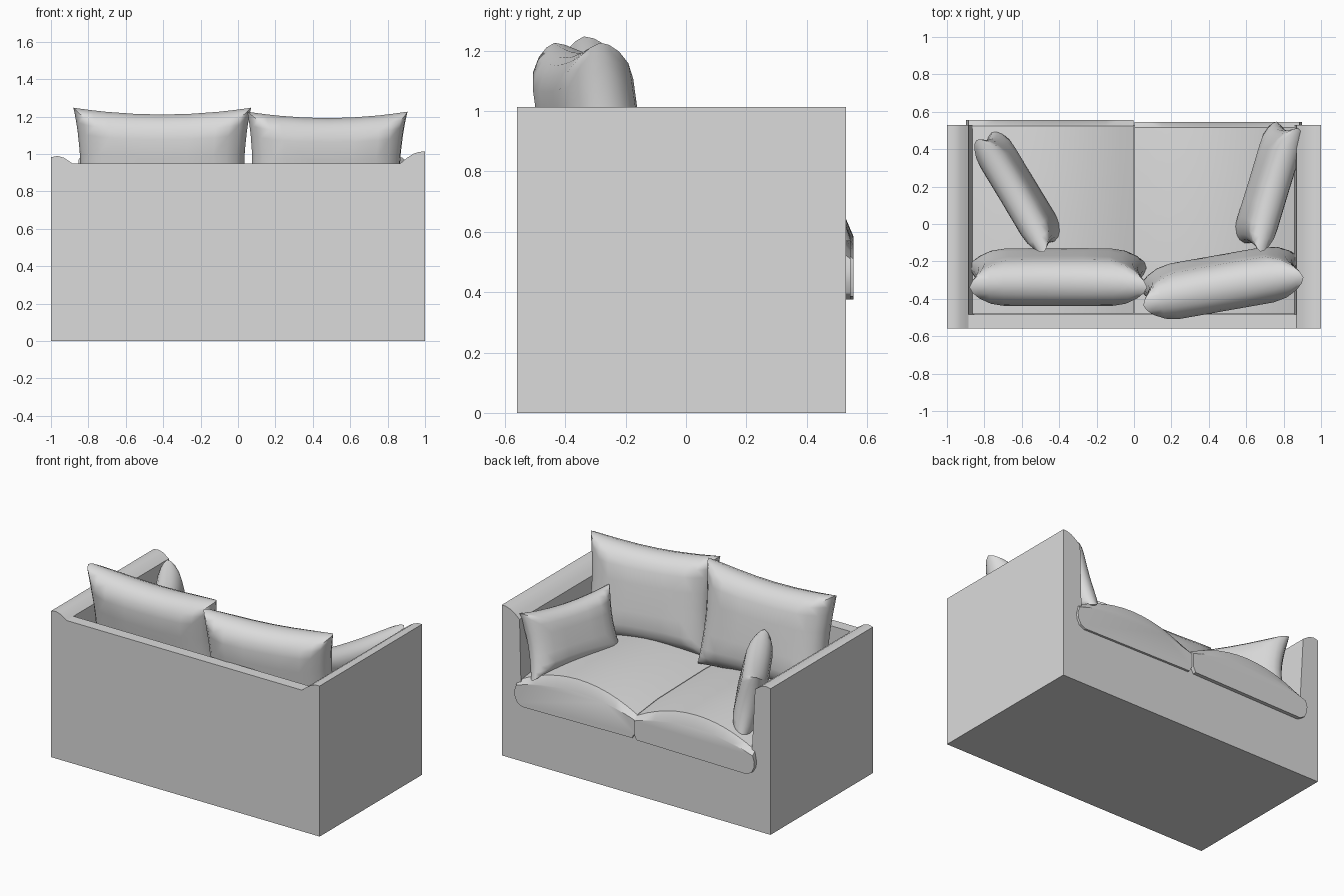
import bpy, bmesh, math
from mathutils import Matrix, Vector

cube = bpy.data.objects.get("Cube")
if cube:
    bpy.data.objects.remove(cube, do_unlink=True)

fabric = bpy.data.materials.new("pale_grey_fabric")
fabric.use_nodes = True
GREY = (0.71, 0.71, 0.71, 1)
fabric.diffuse_color = GREY
fabric.node_tree.nodes["Principled BSDF"].inputs["Base Color"].default_value = GREY


def finish(name, bm, angle=30):
    bmesh.ops.recalc_face_normals(bm, faces=bm.faces)
    mesh = bpy.data.meshes.new(name)
    bm.to_mesh(mesh)
    bm.free()
    mesh.materials.append(fabric)
    obj = bpy.data.objects.new(name, mesh)
    bpy.context.collection.objects.link(obj)
    bpy.ops.object.select_all(action='DESELECT')
    obj.select_set(True)
    bpy.context.view_layer.objects.active = obj
    bpy.ops.object.shade_smooth_by_angle(angle=math.radians(angle))


def loft(name, sections):
    """Skin a list of equal-length closed loops and cap both ends."""
    bm = bmesh.new()
    loops = [[bm.verts.new(p) for p in s] for s in sections]
    for a, b in zip(loops, loops[1:]):
        for i in range(len(a)):
            j = (i + 1) % len(a)
            bm.faces.new((a[i], a[j], b[j], b[i]))
    bm.faces.new(loops[0])
    bm.faces.new(loops[-1])
    finish(name, bm)


def extrude(name, profile, y0, y1):
    loft(name, [[(x, y, z) for x, z in profile] for y in (y0, y1)])


# Frame: base, back rest and two arms with softly rolled tops
BACK, FRONT = -0.56, 0.53
extrude("base", [(-0.86, 0), (0.86, 0), (0.86, 0.43), (-0.86, 0.43)], BACK, FRONT)
extrude("back_rest", [(-0.855, 0), (0.855, 0), (0.855, 0.4), (0.868, 0.95),
                      (-0.885, 0.95), (-0.855, 0.4)], BACK, -0.485)
extrude("left_arm", [(1, 0), (1, 1.013), (0.97, 1.012), (0.935, 1.0), (0.9, 0.977),
                     (0.868, 0.95), (0.855, 0.4), (0.855, 0)], BACK, FRONT)
extrude("right_arm", [(-1, 0), (-1, 0.983), (-0.965, 0.99), (-0.93, 0.98),
                      (-0.9, 0.96), (-0.885, 0.95), (-0.855, 0.4), (-0.855, 0)], BACK, FRONT)


# Seat cushions: domed section, rounded outer end, straight inner end
def seat_cushion(name, side, front):
    sections = []
    for y, edge, dome in ((-0.48, 0.56, 0.08), (-0.2, 0.57, 0.09), (0.3, 0.56, 0.1),
                          (front - 0.03, 0.535, 0.12), (front, 0.51, 0.075)):
        loop = [(0.02, 0.385), (0.84, 0.375), (0.875, 0.395), (0.893, 0.43), (0.897, 0.47)]
        for k in range(13):
            u = 1 - k / 6
            loop.append((0.443 + u * 0.441, edge + dome * (1 - u * u)))
        loop.append((0.002, 0.42))
        sections.append([(side * x, y, z) for x, z in loop])
    loft(name, sections)


seat_cushion("left_seat_cushion", 1, 0.545)
seat_cushion("right_seat_cushion", -1, 0.555)


# Pillows: plump panel, mitred slopes, pinched corners and hollow edges
def pillow(name, size, centre, turn, lean, pinch):
    w, t, h = (s / 2 for s in size)
    half = [0, 0.3, 0.62, 0.78, 0.9, 0.97, 1]
    plump = dict(zip(half, (1, 1, 0.97, 0.84, 0.63, 0.36, 0)))
    steps = [-s for s in half[:0:-1]] + half
    last = len(steps) - 2
    bm = bmesh.new()
    for side in (-1, 1):
        grid = []
        for v in steps:
            row = []
            for u in steps:
                x = w * u - pinch * u * (1 - v * v)
                z = h * v - pinch * v * (1 - u * u)
                y = side * t * plump[max(abs(u), abs(v))] * (1 - 0.4 * (u * v) ** 4)
                row.append(bm.verts.new((x, y, z)))
            grid.append(row)
        for j, (r0, r1) in enumerate(zip(grid, grid[1:])):
            for i in range(last + 1):
                a, b, c, d = r0[i], r0[i + 1], r1[i + 1], r1[i]
                if i == j:
                    faces = ((a, b, c), (a, c, d))
                elif i + j == last:
                    faces = ((a, b, d), (b, c, d))
                else:
                    faces = ((a, b, c, d),)
                for f in faces:
                    bm.faces.new(f)
    bmesh.ops.remove_doubles(bm, verts=bm.verts, dist=0.0005)
    place = (Matrix.Translation(Vector(centre))
             @ Matrix.Rotation(math.radians(turn), 4, 'Z')
             @ Matrix.Rotation(math.radians(lean), 4, 'X'))
    bmesh.ops.transform(bm, matrix=place, verts=bm.verts)
    finish(name, bm, 50)


pillow("right_back_pillow", (0.95, 0.26, 0.68), (-0.405, -0.285, 0.912), 0, 9, 0.037)
pillow("left_back_pillow", (0.87, 0.26, 0.66), (0.47, -0.315, 0.9), 10, 8, 0.035)
pillow("left_side_pillow", (0.69, 0.17, 0.43), (0.72, 0.2, 0.775), 73, 16, 0.03)
pillow("right_side_pillow", (0.7, 0.17, 0.43), (-0.62, 0.175, 0.775), 121, -13, 0.03)
